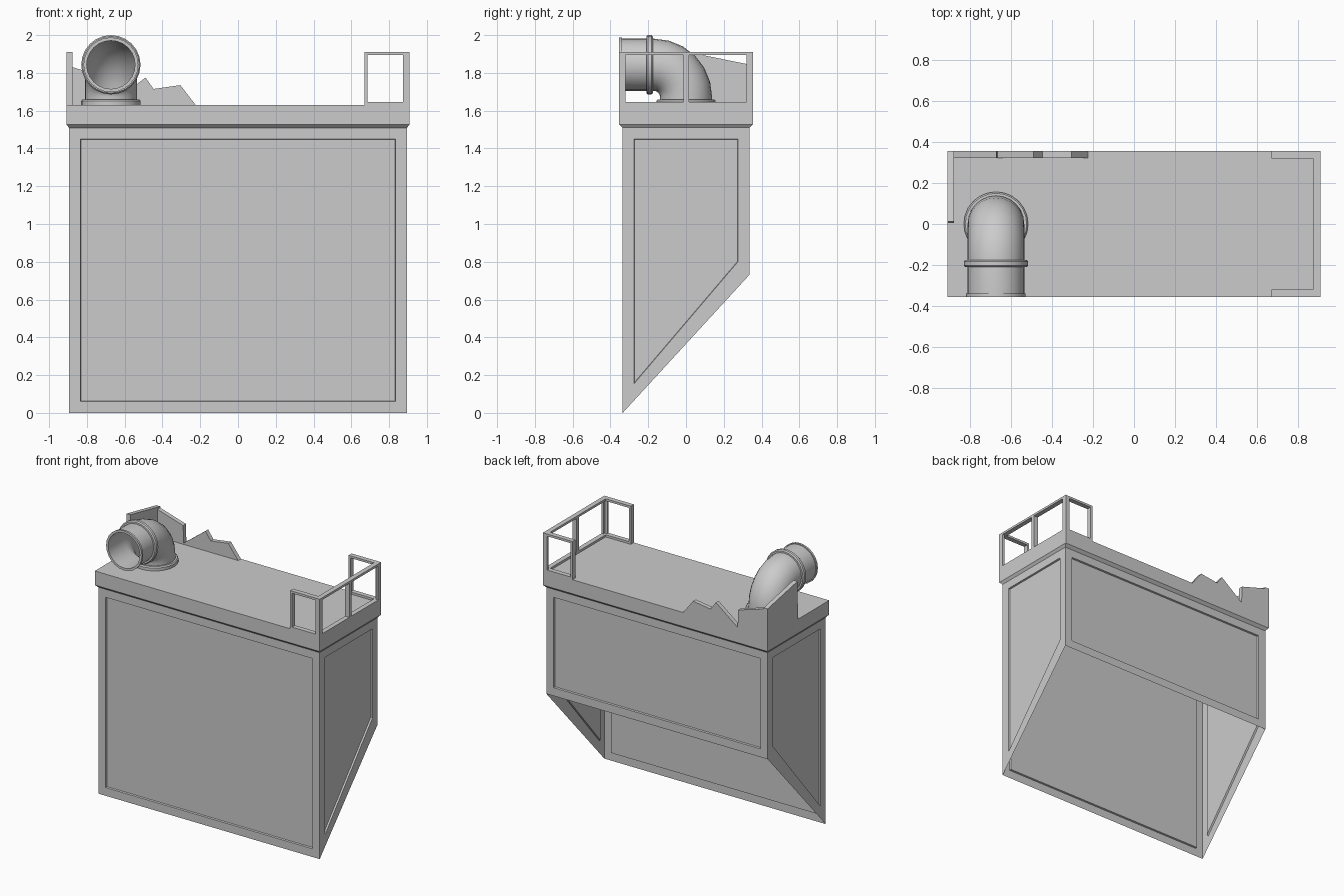
import bpy, bmesh
from math import sin, cos, pi
from mathutils import Vector

if "Cube" in bpy.data.objects:
    bpy.data.objects.remove(bpy.data.objects["Cube"])


def finish(name, bm, smooth=False, fix=True):
    if fix:
        bmesh.ops.recalc_face_normals(bm, faces=bm.faces[:])
    me = bpy.data.meshes.new(name)
    bm.to_mesh(me)
    bm.free()
    ob = bpy.data.objects.new(name, me)
    bpy.context.collection.objects.link(ob)
    if smooth:
        bpy.ops.object.select_all(action='DESELECT')
        ob.select_set(True)
        bpy.context.view_layer.objects.active = ob
        bpy.ops.object.shade_smooth_by_angle(angle=0.6)
    return ob


def prism(bm, pts, offset):
    """Extrude a flat outline along a vector."""
    a = [bm.verts.new(p) for p in pts]
    b = [bm.verts.new(Vector(p) + Vector(offset)) for p in pts]
    n = len(a)
    bm.faces.new(a)
    bm.faces.new(b[::-1])
    for i in range(n):
        j = (i + 1) % n
        bm.faces.new((a[j], a[i], b[i], b[j]))


def box(bm, lo, hi):
    (x0, y0, z0), (x1, y1, z1) = lo, hi
    prism(bm, [(x0, y0, z0), (x1, y0, z0), (x1, y1, z0), (x0, y1, z0)], (0, 0, z1 - z0))


# hopper body: four walls with recessed panels, open along the slanted underside
bm = bmesh.new()
X, Y, TOP, BACK = 0.895, 0.335, 1.51, 0.73
prof = [(-Y, 0), (Y, BACK), (Y, TOP), (-Y, TOP)]
L = [bm.verts.new((-X, y, z)) for y, z in prof]
R = [bm.verts.new((X, y, z)) for y, z in prof]
walls = [bm.faces.new(v) for v in (
    (L[0], R[0], R[3], L[3]),
    (R[1], L[1], L[2], R[2]),
    R,
    L[::-1])]
bm.normal_update()
bmesh.ops.inset_individual(bm, faces=walls, thickness=0.06, use_even_offset=True)
for f in walls[2:]:
    for v in f.verts:
        if v.co.y > 0 and v.co.z < 1:
            v.co.z = 0.80
bmesh.ops.inset_individual(bm, faces=walls, thickness=0.003, depth=-0.012, use_even_offset=True)
finish("hopper_body", bm, fix=False)

# lid with a chamfered lower edge
bm = bmesh.new()
rings = []
for x, y, z in ((0.893, 0.333, 1.507), (0.909, 0.355, 1.528), (0.909, 0.355, 1.631)):
    rings.append([bm.verts.new((sx * x, sy * y, z))
                  for sx, sy in ((-1, -1), (1, -1), (1, 1), (-1, 1))])
for a, b in zip(rings, rings[1:]):
    for i in range(4):
        j = (i + 1) % 4
        bm.faces.new((a[i], a[j], b[j], b[i]))
bm.faces.new(rings[0][::-1])
bm.faces.new(rings[-1])
finish("lid", bm)

# guard rail: U of thin frames at the right end
bm = bmesh.new()
Z0, Z1, W, D = 1.631, 1.91, 0.016, 0.035
XO, YO = 0.909, 0.355
for s in (-1, 1):
    ya, yb = sorted((s * YO, s * (YO - D)))
    for z in (Z0, Z1 - W):
        box(bm, (0.67, ya, z), (XO, yb, z + W))
    for x in (0.67, XO - W):
        box(bm, (x, ya, Z0 + W), (x + W, yb, Z1 - W))
for z in (Z0, Z1 - W):
    box(bm, (XO - D, -YO + D, z), (XO, YO - D, z + W))
for y in (-YO, -0.013, YO - W):
    w = W if abs(y) > 0.1 else 0.028
    box(bm, (XO - D, y, Z0 + W), (XO, y + w, Z1 - W))
finish("guard_rail", bm)

# broken parapet at the back left corner
bm = bmesh.new()
outline = [(-0.909, 1.631), (-0.909, 1.84), (-0.67, 1.768), (-0.666, 1.64), (-0.49, 1.775),
           (-0.447, 1.715), (-0.305, 1.735), (-0.225, 1.631)]
prism(bm, [(x, 0.323, z) for x, z in outline], (0, 0.032, 0))
finish("broken_back_wall", bm)
bm = bmesh.new()
outline = [(0.005, 1.631), (0.012, 1.91), (0.355, 1.84), (0.355, 1.631)]
prism(bm, [(-0.909, y, z) for y, z in outline], (0.032, 0, 0))
finish("broken_side_wall", bm)

# vent pipe: hollow elbow swept from the lid up and out to the front
PX, PZ, BEND, SIDES = -0.673, 1.843, 0.17, 24
path = [(0, 1.631, 0)]
path += [(-BEND + BEND * cos(a), PZ - BEND + BEND * sin(a), a)
         for a in (i * pi / 12 for i in range(7))]
END = (-0.355, PZ, pi / 2)


def ring(bm, y, z, a, r):
    out = Vector((0, cos(a), sin(a)))
    return [bm.verts.new(Vector((PX, y, z)) + r * (cos(t) * Vector((1, 0, 0)) + sin(t) * out))
            for t in (2 * pi * i / SIDES for i in range(SIDES))]


def sweep(bm, stations, closed=False):
    rs = [ring(bm, *s) for s in stations]
    pairs = list(zip(rs, rs[1:])) + ([(rs[-1], rs[0])] if closed else [])
    for a, b in pairs:
        for i in range(SIDES):
            j = (i + 1) % SIDES
            bm.faces.new((a[i], a[j], b[j], b[i]))


bm = bmesh.new()
outer = [(*p, 0.138) for p in path]
lip = [(-0.34, PZ, pi / 2, 0.138), (-0.34, PZ, pi / 2, 0.145),
       (*END, 0.145), (*END, 0.128)]
inner = [(*p, 0.128) for p in path[::-1]]
sweep(bm, outer + lip + inner, closed=True)
finish("vent_pipe", bm, True)

# rounded joint ring around the pipe
bm = bmesh.new()
sweep(bm, [(y, PZ, pi / 2, r) for y, r in ((-0.175, 0.135), (-0.175, 0.15), (-0.183, 0.157),
                                          (-0.202, 0.157), (-0.21, 0.15), (-0.21, 0.135))], closed=True)
finish("pipe_joint_ring", bm, True)

# base flange on the lid
bm = bmesh.new()
sweep(bm, [(0, z, 0, r) for z, r in ((1.631, 0.135), (1.631, 0.157), (1.652, 0.157),
                                     (1.66, 0.15), (1.66, 0.135))], closed=True)
finish("pipe_base_flange", bm, True)
